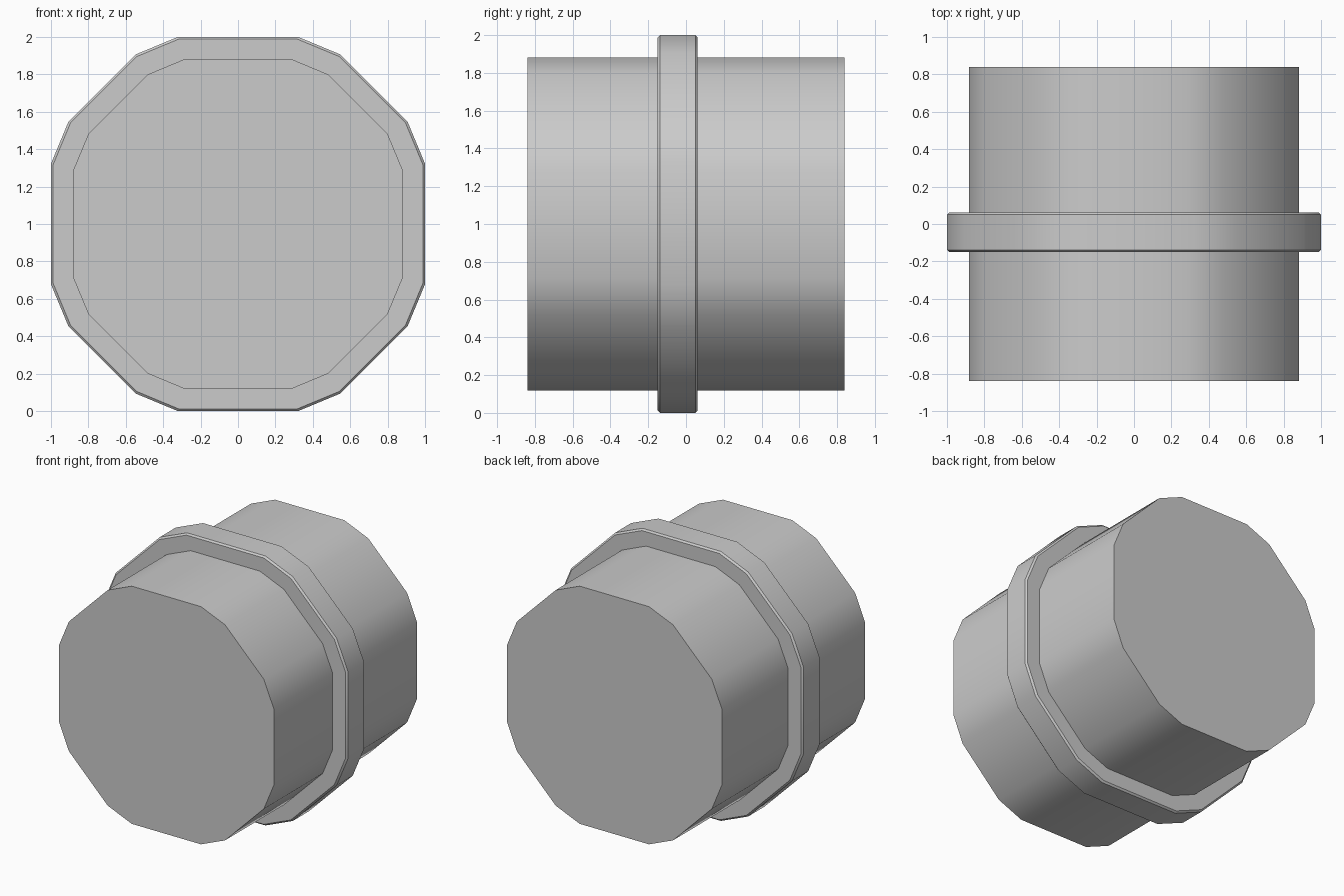
import bpy, bmesh, math

if "Cube" in bpy.data.objects:
    bpy.data.objects.remove(bpy.data.objects["Cube"])

# One quarter of the round-cornered octagon, unit size; the rest by rotation
QUARTER = [(1.0, -0.322), (1.0, 0.322), (0.907, 0.546), (0.546, 0.907)]


def section(size, y):
    pts = []
    for q in range(4):
        c, s = round(math.cos(q * math.pi / 2)), round(math.sin(q * math.pi / 2))
        for u, v in QUARTER:
            pts.append((size * (c * u - s * v), y, 1 + size * (s * u + c * v)))
    return pts


def loft(name, stations, closed=False):
    """Skin sections of (size, y); cap the ends, or close into a hoop."""
    bm = bmesh.new()
    loops = [[bm.verts.new(p) for p in section(*st)] for st in stations]
    n = len(loops[0])
    pairs = list(zip(loops, loops[1:]))
    if closed:
        pairs.append((loops[-1], loops[0]))
    else:
        bm.faces.new(loops[0])
        bm.faces.new(loops[-1])
    for a, b in pairs:
        for i in range(n):
            j = (i + 1) % n
            bm.faces.new((a[i], a[j], b[j], b[i]))
    bmesh.ops.recalc_face_normals(bm, faces=bm.faces)
    mesh = bpy.data.meshes.new(name)
    bm.to_mesh(mesh)
    bm.free()
    ob = bpy.data.objects.new(name, mesh)
    bpy.context.collection.objects.link(ob)
    bpy.ops.object.select_all(action='DESELECT')
    ob.select_set(True)
    bpy.context.view_layer.objects.active = ob
    bpy.ops.object.shade_smooth_by_angle(angle=math.radians(30))
    return ob


# Main drum with flat ends
loft("drum_body", [(0.882, -0.84), (0.882, 0.84)])

# Raised band with chamfered rims, fitted around the drum
loft("raised_band", [(0.88, -0.15), (0.988, -0.15), (1.0, -0.138),
                     (1.0, 0.05), (0.988, 0.062), (0.88, 0.062)], closed=True)
